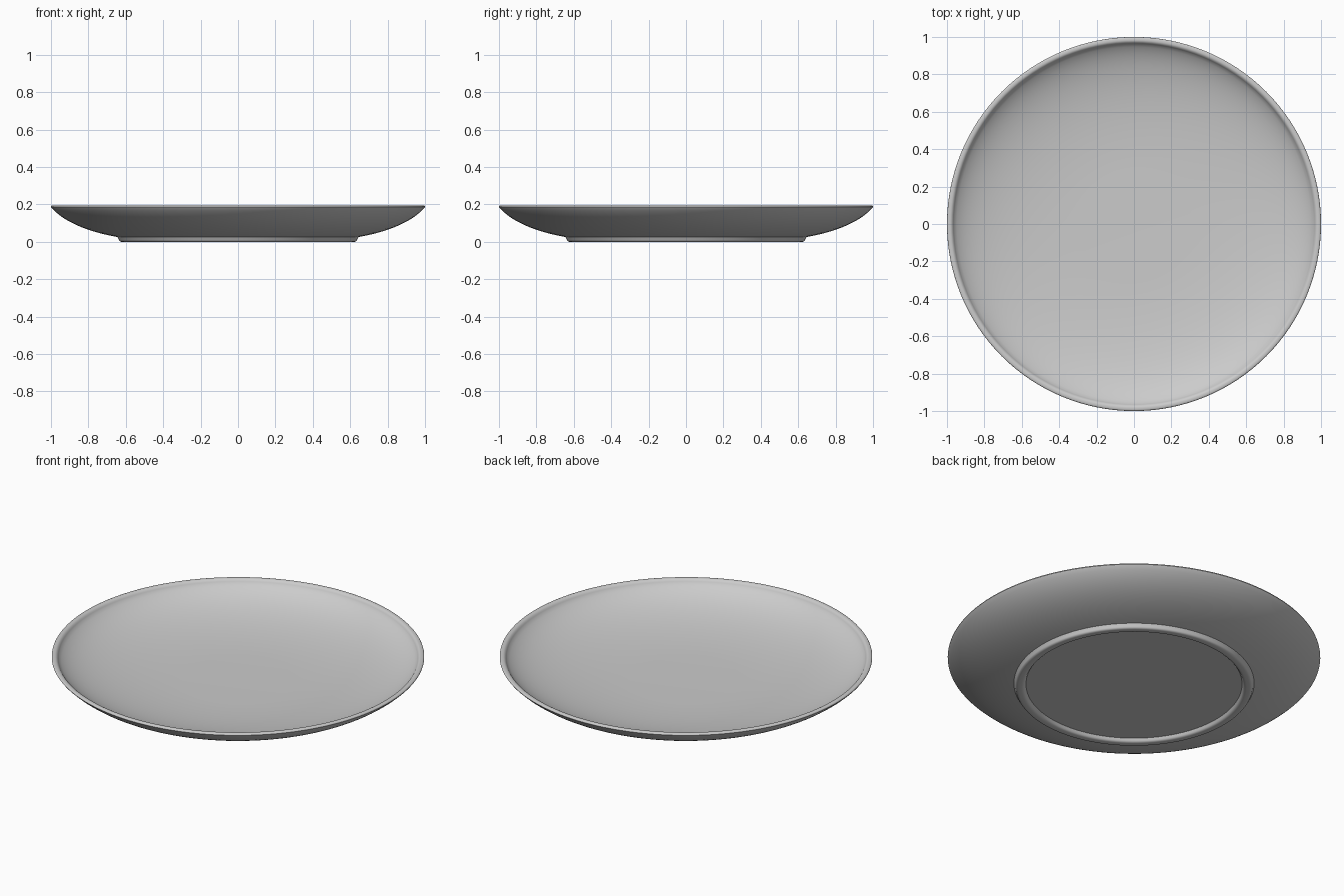
import bpy
import bmesh
import math
from mathutils import Vector

cube = bpy.data.objects.get("Cube")
if cube:
    bpy.data.objects.remove(cube, do_unlink=True)

# Glazed grey ceramic
glaze = bpy.data.materials.new("grey_ceramic")
glaze.use_nodes = True
colour = (0.6, 0.6, 0.6, 1)
glaze.diffuse_color = colour
glaze.node_tree.nodes["Principled BSDF"].inputs["Base Color"].default_value = colour


def arc(a, b, c, steps):
    """Quadratic curve from a to c, pulled towards b."""
    pts = []
    for i in range(steps + 1):
        t = i / steps
        pts.append(Vector(a) * (1 - t) ** 2 + Vector(b) * 2 * t * (1 - t) + Vector(c) * t * t)
    return pts


# Profile (radius, height), from the centre of the underside to the centre of the top
profile = [Vector((0, 0.02)), Vector((0.58, 0.02))]            # recessed base
profile += arc((0.585, 0.012), (0.59, 0), (0.605, 0), 4)       # foot ring, inner side
profile += arc((0.62, 0), (0.635, 0), (0.638, 0.014), 4)       # foot ring, outer side
profile += arc((0.645, 0.026), (0.89, 0.07), (0.994, 0.178), 18)  # outer wall
profile += arc((1, 0.186), (1, 0.195), (0.988, 0.195), 4)      # rolled rim
profile += arc((0.982, 0.195), (0.972, 0.194), (0.965, 0.182), 4)
profile += arc((0.961, 0.175), (0.83, 0.055), (0.3, 0.047), 20)  # inner bowl
profile.append(Vector((0, 0.046)))

# Turn the profile around the vertical axis
bm = bmesh.new()
verts = [bm.verts.new((p.x, 0, p.y)) for p in profile]
edges = [bm.edges.new(pair) for pair in zip(verts, verts[1:])]
bmesh.ops.spin(bm, geom=verts + edges, cent=(0, 0, 0), axis=(0, 0, 1),
               angle=math.tau, steps=128, use_merge=False)
bmesh.ops.remove_doubles(bm, verts=bm.verts, dist=0.0005)
bmesh.ops.recalc_face_normals(bm, faces=bm.faces)
mesh = bpy.data.meshes.new("plate")
bm.to_mesh(mesh)
bm.free()

plate = bpy.data.objects.new("plate", mesh)
bpy.context.collection.objects.link(plate)
mesh.materials.append(glaze)
bpy.context.view_layer.objects.active = plate
plate.select_set(True)
bpy.ops.object.shade_smooth_by_angle(angle=math.radians(40))
